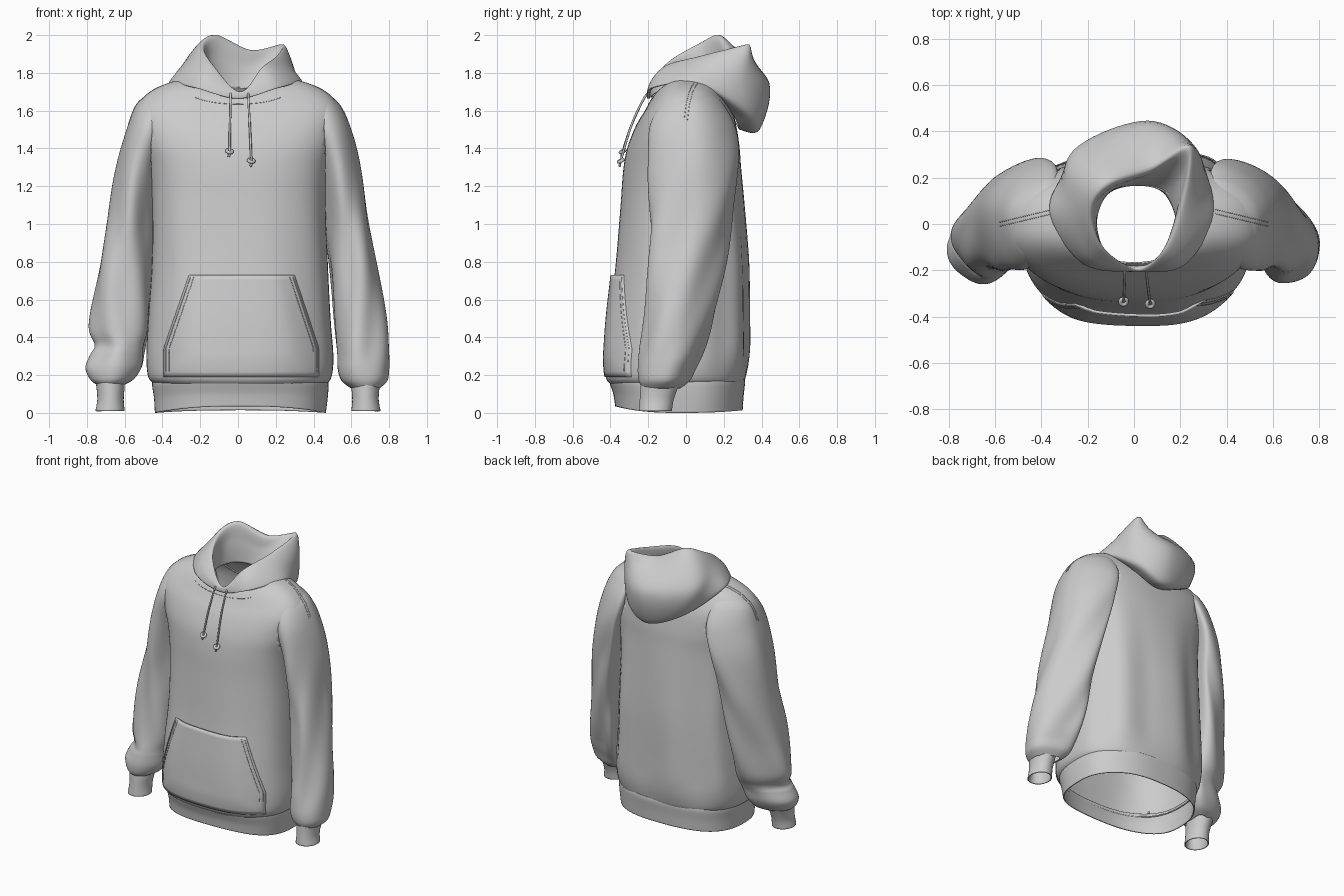
import bpy, bmesh, math
from mathutils import Vector
from mathutils.bvhtree import BVHTree

if "Cube" in bpy.data.objects:
    bpy.data.objects.remove(bpy.data.objects["Cube"])


def smooth(pts, k, loop=False):
    """Catmull-Rom resampling of a list of equal-length tuples."""
    n, out = len(pts), []
    for i in range(n if loop else n - 1):
        get = lambda j: pts[j % n] if loop else pts[min(max(j, 0), n - 1)]
        a, b, c, d = (get(i + j) for j in (-1, 0, 1, 2))
        for s in range(k):
            t = s / k
            out.append(tuple(0.5 * (2 * q + (r - p) * t + (2 * p - 5 * q + 4 * r - u) * t * t
                                    + (3 * q - p - 3 * r + u) * t ** 3)
                             for p, q, r, u in zip(a, b, c, d)))
    return out if loop else out + [tuple(pts[-1])]


def skin(name, rings, thickness=0.008):
    """Bridge closed rings of points into a smooth cloth tube; return object and search tree."""
    n = len(rings[0])
    verts = [Vector(p) for r in rings for p in r]
    faces = [(i * n + j, i * n + (j + 1) % n, (i + 1) * n + (j + 1) % n, (i + 1) * n + j)
             for i in range(len(rings) - 1) for j in range(n)]
    return make(name, verts, faces, thickness), BVHTree.FromPolygons(verts, faces)


def make(name, verts, faces, thickness):
    me = bpy.data.meshes.new(name)
    me.from_pydata(verts, [], faces)
    me.shade_smooth()
    ob = bpy.data.objects.new(name, me)
    bpy.context.collection.objects.link(ob)
    mod = ob.modifiers.new("cloth", 'SOLIDIFY')
    mod.thickness, mod.offset = thickness, -1
    return ob


def loft(name, sections, fold, power=2.5, k=6, n=96, lean=0):
    """Sections: z, x0, x1, y0, y1, front drop. fold(angle, z) scales the radius."""
    rings = []
    for z, x0, x1, y0, y1, drop in smooth(sections, k):
        ring = []
        for j in range(n):
            a = 2 * math.pi * j / n
            c, s = math.cos(a), math.sin(a)
            f = fold(a, z)
            x = math.copysign(abs(c) ** (2 / power), c) * f
            y = math.copysign(abs(s) ** (2 / power), s) * f
            shift = lean * (y1 - y0) * s * s if s > 0 else 0
            ring.append(((x0 + x1) / 2 + x * (x1 - x0) / 2 - shift,
                         (y0 + y1) / 2 + y * (y1 - y0) / 2,
                         z - drop * s * s * (1 if s < 0 else 0.4)))
        rings.append(ring)
    return skin(name, rings)


def trim(ob, tree, top):
    """Remove cloth that lies inside another tube."""
    bm = bmesh.new()
    bm.from_mesh(ob.data)
    gone = []
    for v in bm.verts:
        loc, nor, _, _ = tree.find_nearest(v.co)
        if v.co.z < top and (v.co - loc).dot(nor) < -0.02:
            gone.append(v)
    bmesh.ops.delete(bm, geom=gone, context='VERTS')
    bm.to_mesh(ob.data)
    bm.free()


def cord(name, pts, radius):
    cu = bpy.data.curves.new(name, 'CURVE')
    cu.dimensions, cu.bevel_depth, cu.bevel_resolution, cu.use_fill_caps = '3D', radius, 2, True
    sp = cu.splines.new('POLY')
    sp.points.add(len(pts) - 1)
    for p, q in zip(sp.points, pts):
        p.co = (*q, 1)
    ob = bpy.data.objects.new(name, cu)
    bpy.context.collection.objects.link(ob)


# Torso with vertical folds across the back
def torso_fold(a, z):
    w = max(0, min(1, (1.5 - z) * 1.5)) * max(0, min(1, (z - 0.12) * 4))
    s = math.sin(a)
    return 1 + w * ((0.035 * s * math.sin(8 * a + 0.5 * z) if s > 0
                     else 0.01 * s * math.sin(7 * a + 2 * z)))


torso, torso_tree = loft("torso", [
    (.15, -.44, .465, -.40, .30, 0), (.19, -.475, .495, -.425, .315, 0),
    (.30, -.485, .505, -.42, .33, 0), (.50, -.475, .49, -.405, .33, 0),
    (.80, -.455, .475, -.37, .325, 0), (1.1, -.455, .465, -.345, .305, 0),
    (1.3, -.475, .48, -.332, .29, .02), (1.45, -.52, .52, -.31, .28, .045),
    (1.6, -.54, .54, -.265, .255, .08), (1.70, -.465, .465, -.218, .215, .10),
    (1.76, -.32, .32, -.185, .18, .10), (1.755, -.2, .2, -.17, .165, .075)], torso_fold)

# Ribbed waistband
loft("waistband", [(0, -.44, .465, -.375, .30, -.035), (.08, -.445, .475, -.385, .305, -.02),
                   (.15, -.455, .48, -.405, .312, -.01), (.18, -.45, .475, -.405, .31, 0)],
     lambda a, z: 1 + .004 * math.sin(6 * a))

# Sleeves: z, inner x, outer x, front y, back y (from wrist to shoulder)
sleeves = {
    "right": (1, [(.13, .60, .75, -.23, -.03), (.17, .55, .79, -.25, .02), (.23, .53, .80, -.255, .05),
                  (.32, .525, .80, -.245, .09), (.48, .515, .785, -.225, .14), (.7, .50, .75, -.21, .185),
                  (1.0, .465, .70, -.19, .24), (1.3, .42, .65, -.195, .285), (1.5, .36, .60, -.195, .265),
                  (1.63, .34, .54, -.14, .2), (1.69, .36, .47, -.07, .14)]),
    "left": (-1, [(.15, .60, .75, -.23, -.03), (.18, .55, .785, -.25, .02), (.24, .51, .805, -.255, .06),
                  (.31, .50, .775, -.245, .08), (.36, .495, .75, -.235, .10), (.46, .47, .78, -.225, .14),
                  (.7, .46, .75, -.21, .185), (1.0, .445, .70, -.19, .24), (1.3, .42, .645, -.195, .285),
                  (1.5, .36, .59, -.195, .265), (1.63, .34, .54, -.14, .2), (1.69, .36, .47, -.07, .14)])}
trees = [torso_tree]


def side_section(s, z, inner, outer, y0, y1):
    return (z, min(s * inner, s * outer), max(s * inner, s * outer), y0, y1, 0)


for side, (s, rows) in sleeves.items():
    def fold(a, z, s=s):
        b = a if s > 0 else math.pi - a
        w = max(0, min(1, (1.5 - z) * 2)) * max(0, min(1, (z - .1) * 4))
        return 1 + w * (.04 * math.sin(3 * b + 5 * z) + .04 * math.sin(5 * b - 8 * z + s))
    ob, tree = loft(side + "_sleeve", [side_section(s, *r) for r in rows], fold, 2.0, 8, 64, .24 * s)
    trim(ob, torso_tree, 3)
    trim(torso, tree, 1.52)
    trees.append(tree)
    # Cuff
    loft(side + "_cuff", [side_section(s, *r) for r in (
        (.01, .60, .755, -.25, -.075), (.07, .605, .745, -.245, -.065),
        (.14, .60, .75, -.24, -.04), (.19, .60, .76, -.235, -.02))], lambda a, z: 1, 2, 5, 48)

# Hood lying on the shoulders: rings of eight points, from the front round by the right
bulge = [(0, -.205, 1.665), (.22, -.175, 1.725), (.345, .06, 1.745), (.25, .32, 1.60),
         (.06, .39, 1.50), (-.2, .31, 1.59), (-.365, .08, 1.745), (-.23, -.165, 1.725)]
outer = [(0, -.205, 1.69), (.18, -.155, 1.79), (.28, .06, 1.83), (.28, .31, 1.79),
         (.06, .44, 1.75), (-.26, .31, 1.79), (-.28, .08, 1.86), (-.2, -.14, 1.80)]
rim = [(.01, -.195, 1.70), (.13, -.12, 1.83), (.21, .08, 1.89), (.24, .33, 1.95),
       (.07, .25, 1.92), (-.12, .18, 2.0), (-.19, .06, 1.95), (-.14, -.1, 1.85)]
inside = [(.01, -.185, 1.69), (.12, -.12, 1.78), (.185, .06, 1.83), (.2, .22, 1.86),
          (.05, .2, 1.83), (-.11, .14, 1.87), (-.165, .05, 1.85), (-.13, -.11, 1.78)]
neck = [(.01, -.18, 1.67), (.12, -.14, 1.70), (.18, 0, 1.72), (.13, .13, 1.72),
        (.02, .165, 1.72), (-.11, .13, 1.72), (-.16, 0, 1.72), (-.11, -.14, 1.70)]
under = [(x * .85, y * (.72 if y > 0 else .93), z) for x, y, z in bulge]
rings = [smooth(r, 10, True) for r in (under, bulge, outer, rim, inside, neck)]
columns = [smooth(c, 7) for c in zip(*rings)]
skin("hood", list(zip(*columns)))


# Points found on the cloth surface
def hit(origin, direction, lift):
    best = None
    for t in trees:
        loc, _, _, dist = t.ray_cast(Vector(origin), Vector(direction))
        if loc and (best is None or dist < best[1]):
            best = (loc, dist)
    return best[0] - Vector(direction) * lift


def front(x, z, lift):
    return hit((x, -3, z), (0, 1, 0), lift)


def stitch(name, outline):
    cord(name, [front(x, z, 0) for x, z in outline], .0018)


def line(a, b, n=16):
    return [tuple(p + (q - p) * i / n for p, q in zip(a, b)) for i in range(n + 1)]


# Kangaroo pocket draped on the front
def pocket_edges(z):
    t = max(0, (z - .34) / .39)
    return -.395 + .135 * t, .43 - .13 * t


verts, faces, W, H = [], [], 32, 20
for i in range(H + 1):
    z = .19 + .54 * i / H
    l, r = pocket_edges(z)
    for j in range(W + 1):
        u = j / W
        edge = min(1, min(u, 1 - u) * 6, i / 4 + .1)
        verts.append(front(l + (r - l) * u, z, .006 + .016 * edge))
for i in range(H):
    for j in range(W):
        a = i * (W + 1) + j
        faces.append((a, a + 1, a + W + 2, a + W + 1))
make("pocket", verts, faces, .012)
pocket_tree = BVHTree.FromPolygons(verts, faces)

# Stitching: neck and shoulders on the garment, then the pocket openings
stitch("neck_stitch", [(.26 * math.sin(a), 1.705 - .07 * math.cos(a))
                       for a in (math.radians(d) for d in range(-60, 61, 5))])
for s in (-1, 1):
    for dy in (0, .018):
        cord("shoulder_stitch", [hit((s * x, y + dy, 3), (0, 0, -1), 0)
                                 for x, y in line((.35, .045), (.58, -.01), 30)], .0018)
trees.append(pocket_tree)
for side in (0, 1):
    s = 1 - 2 * side
    for inset in (.012, .03):
        stitch("pocket_stitch", [(pocket_edges(z)[side] + s * inset, z)
                                 for z in [.22 + .025 * i for i in range(21)]])

# Drawstrings with knots and short tails
for x0, x1, y, z in ((-.04, -.045, -.335, 1.385), (.055, .07, -.345, 1.335)):
    path = smooth([(x0, -.19, 1.70), (x0, -.225, 1.66), ((x0 + x1) / 2, -.29, 1.52),
                   (x1, y, z), (x1 - .005, y - .005, z - .03)], 8)
    cord("drawstring", path, .006)
    bpy.ops.mesh.primitive_torus_add(location=(x1, y, z), rotation=(.5, .2, 0), major_radius=.014,
                                     minor_radius=.009, major_segments=20, minor_segments=10)
    bpy.context.object.name = "drawstring_knot"
    bpy.ops.object.shade_smooth()
